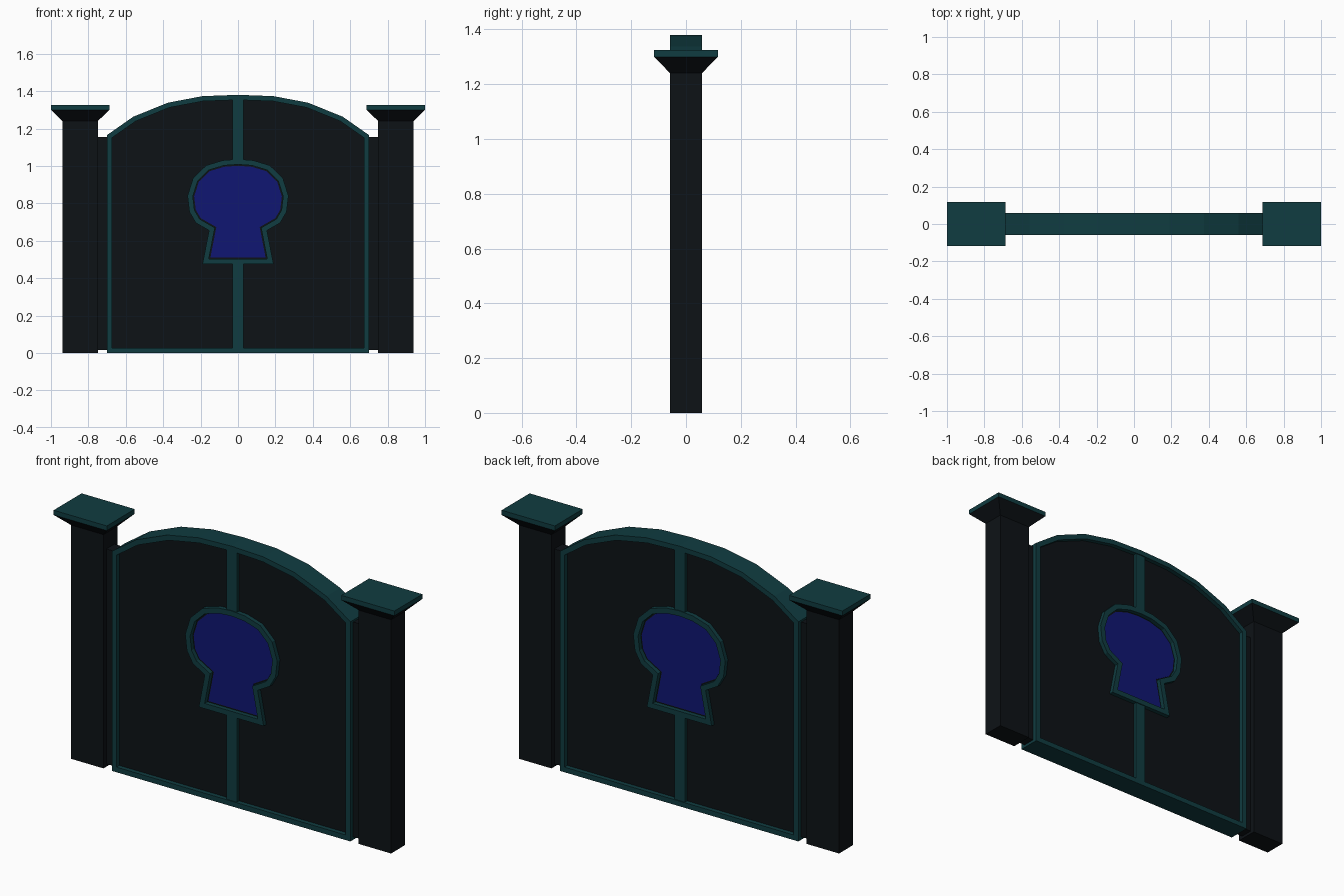
import bpy, bmesh
from mathutils import Vector

if "Cube" in bpy.data.objects:
    bpy.data.objects.remove(bpy.data.objects["Cube"])


def material(name, rgb):
    m = bpy.data.materials.new(name)
    m.diffuse_color = (*rgb, 1)
    m.use_nodes = True
    m.node_tree.nodes["Principled BSDF"].inputs["Base Color"].default_value = m.diffuse_color
    return m


DARK = material("dark_iron", (0.004, 0.006, 0.008))
TEAL = material("teal_trim", (0.005, 0.045, 0.052))
BLUE = material("blue_inlay", (0.005, 0.008, 0.17))


def finish(bm, name, mat):
    bmesh.ops.recalc_face_normals(bm, faces=bm.faces)
    me = bpy.data.meshes.new(name)
    bm.to_mesh(me)
    bm.free()
    me.materials.append(mat)
    ob = bpy.data.objects.new(name, me)
    bpy.context.collection.objects.link(ob)


def mirrored(half):
    """Close a right-hand x/z half profile (top to bottom) into a full loop."""
    return half + [(-x, z) for x, z in reversed(half) if x > 0]


def inset(loop, d):
    """Mitred inward offset of a clockwise x/z loop."""
    out, n = [], len(loop)
    for i in range(n):
        p, a, b = (Vector(loop[k % n]) for k in (i, i - 1, i + 1))
        e, f = (p - a).normalized(), (b - p).normalized()
        n1, n2 = Vector((e.y, -e.x)), Vector((f.y, -f.x))
        out.append(tuple(p + (n1 + n2) * d / (1 + n1.dot(n2))))
    return out


def plate(name, loop, depth, mat):
    """Solid x/z outline, extruded to +-depth in y."""
    bm = bmesh.new()
    f, b = ([bm.verts.new((x, y, z)) for x, z in loop] for y in (-depth, depth))
    bm.faces.new(f)
    bm.faces.new(b[::-1])
    for i in range(len(loop)):
        bm.faces.new((f[i - 1], f[i], b[i], b[i - 1]))
    finish(bm, name, mat)


def band(name, loop, width, depth, mat):
    """Hollow border following an x/z outline."""
    inner = inset(loop, width)
    bm = bmesh.new()
    rings = [[bm.verts.new((x, y, z)) for x, z in l]
             for l, y in ((loop, -depth), (loop, depth), (inner, depth), (inner, -depth))]
    for k in range(4):
        r, s = rings[k - 1], rings[k]
        for i in range(len(loop)):
            bm.faces.new((r[i - 1], r[i], s[i], s[i - 1]))
    finish(bm, name, mat)


def loft(name, cx, sections, mat):
    """Stack of rectangles given as (half x, half y, z)."""
    bm = bmesh.new()
    rows = [[bm.verts.new((cx + sx * hx, sy * hy, z))
             for sx, sy in ((-1, -1), (1, -1), (1, 1), (-1, 1))] for hx, hy, z in sections]
    bm.faces.new(rows[0])
    bm.faces.new(rows[-1])
    for r, s in zip(rows, rows[1:]):
        for i in range(4):
            bm.faces.new((r[i - 1], r[i], s[i], s[i - 1]))
    finish(bm, name, mat)


# Pillars with flared heads and flat caps
for side, s in (("left", -1), ("right", 1)):
    loft(side + "_pillar", s * 0.844,
         [(0.095, 0.058, 0), (0.095, 0.058, 1.24), (0.156, 0.117, 1.30)], DARK)
    loft(side + "_cap", s * 0.844, [(0.156, 0.117, 1.30), (0.156, 0.117, 1.325)], TEAL)

# Arched border and the dark panel, which runs out to the pillars
arch = [(0, 1.38), (0.19, 1.373), (0.375, 1.338), (0.56, 1.263), (0.70, 1.165)]
band("gate_frame", mirrored(arch + [(0.70, 0)]), 0.027, 0.058, TEAL)
panel = [(x, z - 0.012) for x, z in arch[:-1]] + [(0.69, 1.155), (0.75, 1.155), (0.75, 0.015)]
plate("gate_panel", mirrored(panel), 0.034, DARK)

# Keyhole surround and inlay
key = mirrored([(0, 1.036), (0.08, 1.03), (0.17, 1.003), (0.24, 0.935), (0.27, 0.84),
                (0.26, 0.755), (0.225, 0.695), (0.155, 0.655), (0.19, 0.475)])
band("keyhole_surround", key, 0.028, 0.057, TEAL)
plate("keyhole_inlay", inset(key, 0.035), 0.037, BLUE)

# Central upright, interrupted by the keyhole
for name, lo, hi in (("lower_upright", 0.02, 0.48), ("upper_upright", 1.025, 1.36)):
    loft(name, 0, [(0.03, 0.053, lo), (0.03, 0.053, hi)], TEAL)
